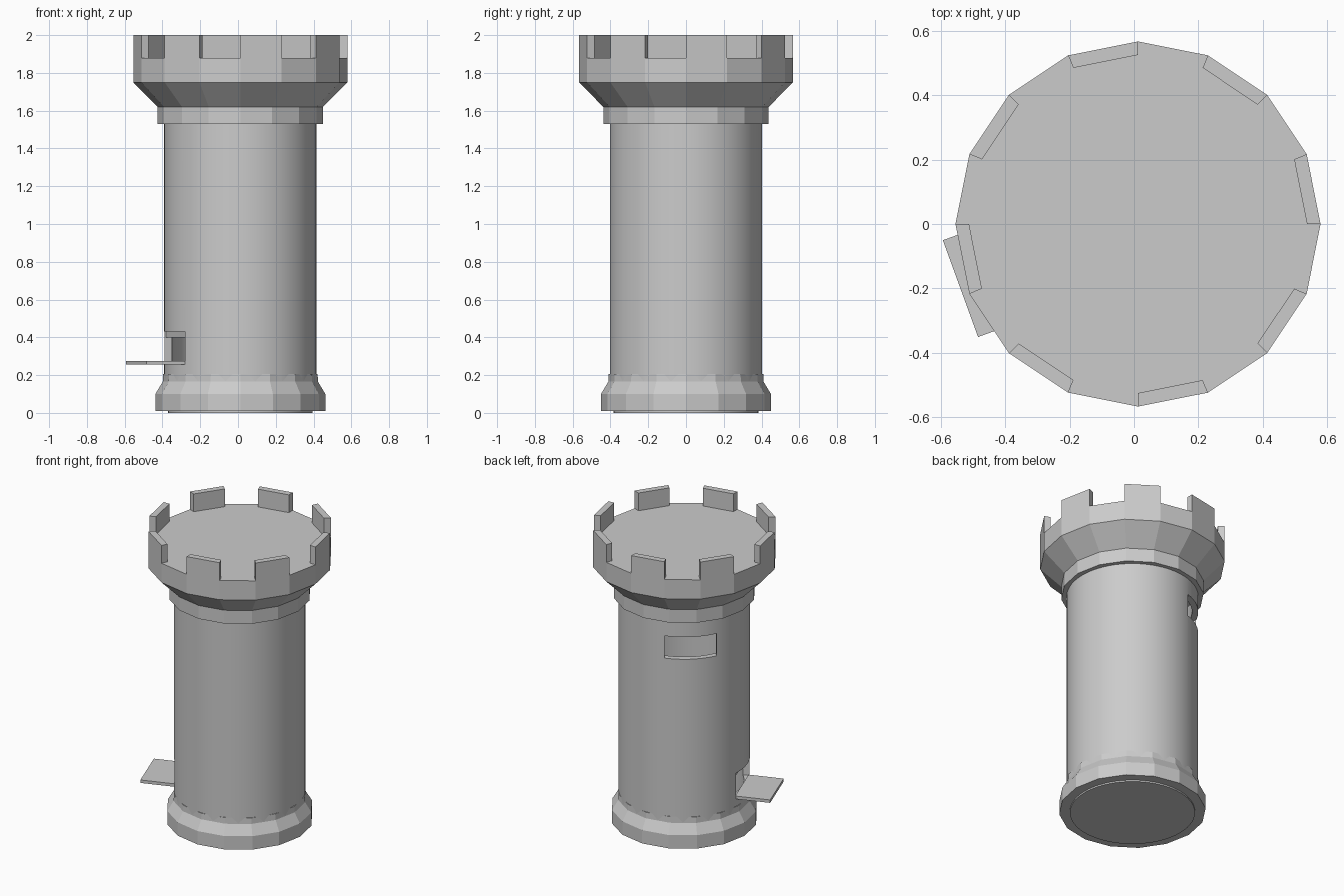
import bpy, bmesh, math
from mathutils import Matrix

if "Cube" in bpy.data.objects:
    bpy.data.objects.remove(bpy.data.objects["Cube"])

CX = 0.0125  # tower axis


def make_object(name, bm):
    bmesh.ops.recalc_face_normals(bm, faces=bm.faces[:])
    me = bpy.data.meshes.new(name)
    bm.to_mesh(me)
    bm.free()
    ob = bpy.data.objects.new(name, me)
    ob.location.x = CX
    bpy.context.collection.objects.link(ob)
    return ob


def lathe(name, profile, sides, closed=False):
    """Spin (r, z) points round z; r = 0 ends become fan caps."""
    bm = bmesh.new()
    rings = []
    for r, z in profile:
        if r == 0:
            rings.append([bm.verts.new((0, 0, z))] * sides)
        else:
            rings.append([bm.verts.new((r * math.cos(2 * math.pi * i / sides),
                                        r * math.sin(2 * math.pi * i / sides), z))
                          for i in range(sides)])
    pairs = list(zip(rings, rings[1:])) + ([(rings[-1], rings[0])] if closed else [])
    for a, b in pairs:
        for i in range(sides):
            j = (i + 1) % sides
            bm.faces.new(list(dict.fromkeys((a[i], a[j], b[j], b[i]))))
    return make_object(name, bm)


def box(name, angle, r0, r1, width, z0, z1):
    """Box reaching outwards from radius r0 to r1 in one direction."""
    bm = bmesh.new()
    bmesh.ops.create_cube(bm, size=1)
    bmesh.ops.transform(bm, verts=bm.verts, matrix=Matrix.Rotation(math.radians(angle), 4, 'Z')
                        @ Matrix.Translation(((r0 + r1) / 2, 0, (z0 + z1) / 2))
                        @ Matrix.Diagonal((r1 - r0, width, z1 - z0, 1)))
    return make_object(name, bm)


# Hollow round shaft
shaft = lathe("tower_shaft", [(0, 0), (0.383, 0), (0.383, 0.01), (0.403, 0.01), (0.403, 1.56),
                              (0.365, 1.56), (0.365, 0.03), (0, 0.03)], 64)

# Door and window openings
for name, angle, z0, z1 in (("door_cutter", 200, 0.27, 0.43), ("window_cutter", 131, 1.27, 1.42)):
    cutter = box(name, angle, 0.2, 0.6, 0.32, z0, z1)
    cutter.hide_render = True
    cutter.hide_set(True)
    mod = shaft.modifiers.new(name, 'BOOLEAN')
    mod.object = cutter
    mod.operation = 'DIFFERENCE'
    mod.solver = 'EXACT'
bpy.context.view_layer.update()
cut_mesh = bpy.data.meshes.new_from_object(shaft.evaluated_get(bpy.context.evaluated_depsgraph_get()))
shaft.modifiers.clear()
shaft.data = cut_mesh
for name in ("door_cutter", "window_cutter"):
    bpy.data.objects.remove(bpy.data.objects[name])
bpy.context.view_layer.objects.active = shaft
shaft.select_set(True)
bpy.ops.object.shade_smooth_by_angle(angle=math.radians(30))

# Recessed door lintel
box("door_lintel", 200, 0.33, 0.362, 0.32, 0.40, 0.435)

# Lowered door plank
box("door_plank", 200, 0.365, 0.587, 0.32, 0.255, 0.275)

# Faceted base ring
lathe("base_ring", [(0.38, 0.01), (0.45, 0.01), (0.45, 0.10), (0.411, 0.165), (0.409, 0.205),
                    (0.38, 0.205)], 16, closed=True)

# Flared crown with flat roof
lathe("crown", [(0, 1.53), (0.4375, 1.53), (0.4375, 1.62), (0.567, 1.75), (0.567, 1.88),
                (0, 1.88)], 16)

# Battlements on every second side
for k in range(8):
    bm = bmesh.new()
    a0, a1 = math.radians(45 * k), math.radians(45 * k + 22.5)
    base = [bm.verts.new((r * math.cos(a), r * math.sin(a), 1.88))
            for r, a in ((0.567, a0), (0.567, a1), (0.525, a1), (0.525, a0))]
    face = bm.faces.new(base)
    top = bmesh.ops.extrude_face_region(bm, geom=[face])
    for v in top["geom"]:
        if isinstance(v, bmesh.types.BMVert):
            v.co.z = 2.0
    make_object(f"merlon_{k + 1}", bm)
